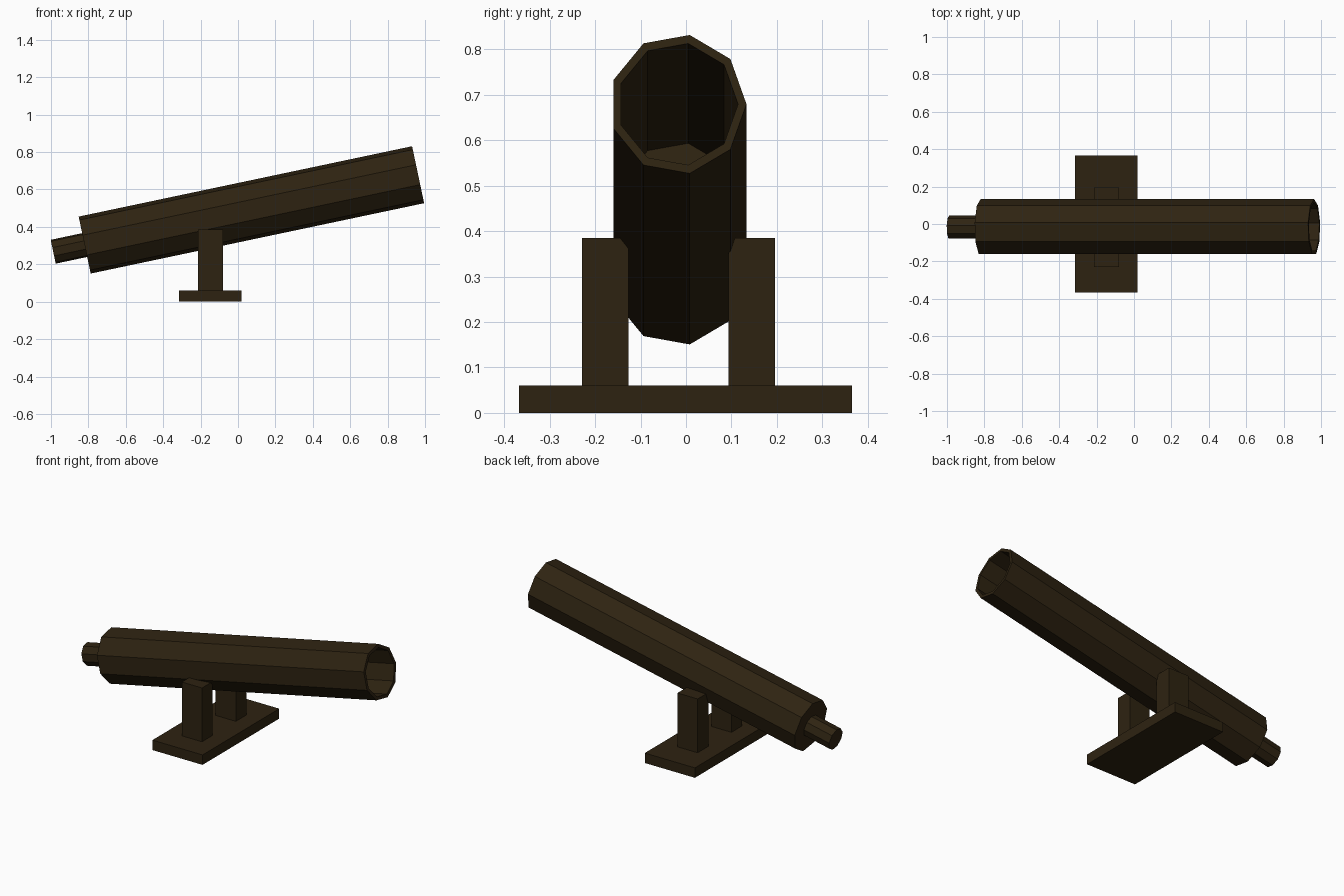
import bpy, bmesh, math

old = bpy.data.objects.get("Cube")
if old:
    bpy.data.objects.remove(old, do_unlink=True)

# One dark brown for every part
COLOR = (0.027, 0.0165, 0.0055, 1)
brown = bpy.data.materials.new("dark brown")
brown.use_nodes = True
brown.diffuse_color = COLOR
brown.node_tree.nodes["Principled BSDF"].inputs["Base Color"].default_value = COLOR

SIDES = 9
TILT = math.atan(0.211)
MUZZLE = (0.963, -0.018, 0.679)


def finish(name, bm):
    bmesh.ops.recalc_face_normals(bm, faces=bm.faces)
    mesh = bpy.data.meshes.new(name)
    bm.to_mesh(mesh)
    bm.free()
    mesh.materials.append(brown)
    obj = bpy.data.objects.new(name, mesh)
    bpy.context.scene.collection.objects.link(obj)
    return obj


def turned(name, profile):
    """Closed nine-sided solid along the tilted axis from (distance, radius) pairs."""
    bm = bmesh.new()
    rings = []
    for x, r in profile:
        angles = [math.tau * i / SIDES for i in range(SIDES)]
        rings.append([bm.verts.new((x, r * math.cos(a), r * math.sin(a))) for a in angles])
    for a, b in zip(rings, rings[1:]):
        for i in range(SIDES):
            j = (i + 1) % SIDES
            bm.faces.new((a[i], a[j], b[j], b[i]))
    bm.faces.new(rings[0])
    bm.faces.new(rings[-1])
    obj = finish(name, bm)
    obj.location = MUZZLE
    obj.rotation_euler = (0, -TILT, 0)
    obj.scale = (1, 0.956, 1)
    return obj


def box(name, low, high):
    bm = bmesh.new()
    bmesh.ops.create_cube(bm, size=1)
    for v in bm.verts:
        v.co = [(l + h) / 2 + c * (h - l) for l, h, c in zip(low, high, v.co)]
    return finish(name, bm)


# Hollow barrel: bore floor, inner lip, outer lip, rear
turned("barrel", [(-1.063, 0.1386), (0, 0.1386), (0, 0.158), (-1.822, 0.158)])
# Narrow stub behind the barrel
turned("rear_stub", [(-1.80, 0.066), (-1.994, 0.066)])

# Stand
box("base_plate", (-0.315, -0.367, 0), (0.02, 0.365, 0.06))
for name, y0, y1 in (("front_post", -0.229, -0.127), ("back_post", 0.094, 0.196)):
    box(name, (-0.215, y0, 0.06), (-0.08, y1, 0.385))
